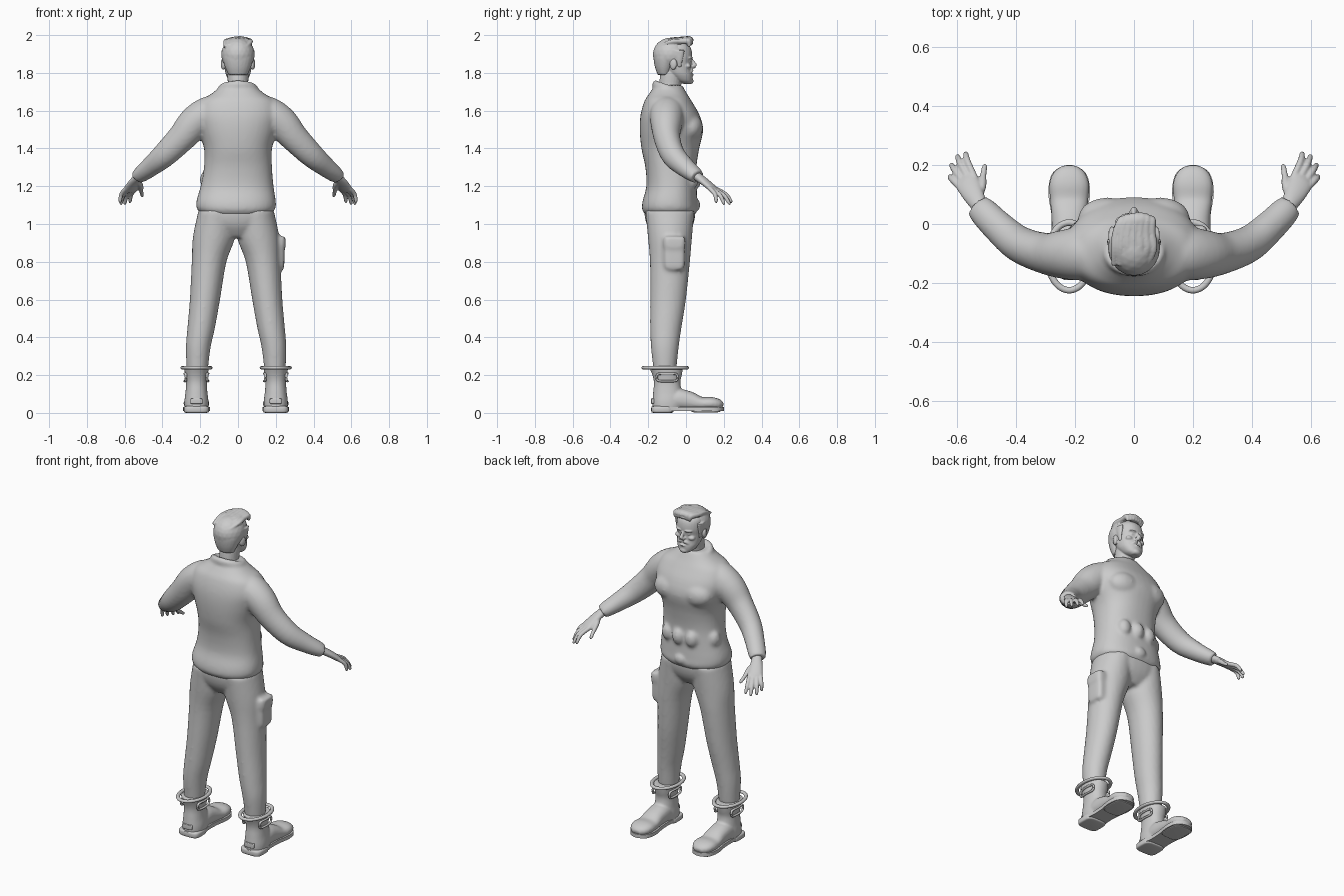
import bpy, bmesh, math
from mathutils import Vector, Matrix


def catmull(rows, steps, closed=False):
    """Smoothly interpolate rows of numbers."""
    n, out = len(rows), []
    get = (lambda i: rows[i % n]) if closed else (lambda i: rows[max(0, min(n - 1, i))])
    for i in range(n if closed else n - 1):
        for k in range(steps):
            t = k / steps
            out.append([0.5 * (2 * b + (c - a) * t + (2 * a - 5 * b + 4 * c - d) * t * t
                        + (3 * b - a - 3 * c + d) * t ** 3)
                        for a, b, c, d in zip(get(i - 1), get(i), get(i + 1), get(i + 2))])
    return out if closed else out + [list(rows[-1])]


def tube(bm, rows, n=24, level=False, power=2.0, steps=4, closed=False):
    """Sweep a superellipse through rows of (x, y, z, rx, ry)."""
    rows = catmull(rows, steps, closed)
    m, rings = len(rows), []
    for i, (x, y, z, rx, ry) in enumerate(rows):
        a = rows[(i - 1) % m] if closed else rows[max(0, i - 1)]
        b = rows[(i + 1) % m] if closed else rows[min(m - 1, i + 1)]
        if level:
            side, up = Vector((1, 0, 0)), Vector((0, 1, 0))
        else:
            t = (Vector(b[:3]) - Vector(a[:3])).normalized()
            side = t.cross(Vector((0, 0, 1)))
            side = side.normalized() if side.length > 0.05 else Vector((1, 0, 0))
            up = side.cross(t).normalized()
        ring = []
        for k in range(n):
            c, s = math.cos(2 * math.pi * k / n), math.sin(2 * math.pi * k / n)
            u = math.copysign(abs(c) ** (2 / power), c) * rx
            v = math.copysign(abs(s) ** (2 / power), s) * ry
            ring.append(bm.verts.new(Vector((x, y, z)) + side * u + up * v))
        rings.append(ring)
    for i in range(m if closed else m - 1):
        p, q = rings[i], rings[(i + 1) % m]
        for k in range(n):
            bm.faces.new((p[k], p[(k + 1) % n], q[(k + 1) % n], q[k]))
    if not closed:
        bm.faces.new(rings[0])
        bm.faces.new(rings[-1])


def blob(bm, loc, size, rot=0):
    mat = Matrix.Translation(loc) @ Matrix.Rotation(rot, 4, 'Z') @ Matrix.Diagonal((*size, 1))
    bmesh.ops.create_icosphere(bm, subdivisions=3, radius=1, matrix=mat)


def box(bm, loc, size):
    """Rounded box, size given as half extents."""
    x, y, z = loc
    a, b, c = size
    rows = [(x, y, z - c, a * .8, b * .8), (x, y, z - c * .7, a, b),
            (x, y, z + c * .7, a, b), (x, y, z + c, a * .8, b * .8)]
    tube(bm, rows, 24, True, 4)


def finish(name, bm, voxel=None, smooth=4):
    bmesh.ops.recalc_face_normals(bm, faces=bm.faces)
    me = bpy.data.meshes.new(name)
    bm.to_mesh(me)
    bm.free()
    me.shade_smooth()
    ob = bpy.data.objects.new(name, me)
    bpy.context.collection.objects.link(ob)
    if voxel:
        r = ob.modifiers.new("Blend", 'REMESH')
        r.mode, r.voxel_size, r.use_smooth_shade = 'VOXEL', voxel, True
        s = ob.modifiers.new("Soften", 'SMOOTH')
        s.factor, s.iterations = 0.5, smooth
    return ob


SIDES = ((1, "right"), (-1, "left"))

# Sweater: torso, sleeves, waist pouches and collar
bm = bmesh.new()
tube(bm, [(-.01, -.085, 1.045, .17, .125), (-.01, -.085, 1.075, .205, .147),
          (-.01, -.085, 1.12, .21, .145), (-.005, -.077, 1.2, .193, .133),
          (0, -.08, 1.3, .18, .135), (0, -.083, 1.4, .18, .153), (0, -.077, 1.5, .21, .168),
          (0, -.085, 1.58, .225, .155), (0, -.095, 1.65, .2, .125),
          (0, -.095, 1.69, .14, .1), (0, -.092, 1.735, .085, .072)], 40, True, 2.3)
for s, _ in SIDES:
    tube(bm, [(s * .1, -.1, 1.62, .07, .065), (s * .16, -.1, 1.59, .09, .085),
              (s * .23, -.103, 1.535, .085, .088), (s * .3, -.1, 1.455, .07, .076),
              (s * .39, -.068, 1.365, .062, .066), (s * .46, -.01, 1.305, .055, .053),
              (s * .51, .04, 1.265, .05, .043), (s * .528, .06, 1.25, .044, .036)])
    blob(bm, (s * .09, .02, 1.51), (.1, .07, .075))
for x, y, r in ((.1, .035, -.35), (.015, .052, 0), (-.07, .045, .2), (-.17, -.03, 1.1)):
    blob(bm, (x, y, 1.235), (.037, .03, .048), r)
blob(bm, (0, .055, 1.1), (.035, .022, .03))
tube(bm, [(.088 * math.cos(a), -.09 + .07 * math.sin(a), 1.712 - .025 * math.sin(a), .02, .024)
          for a in [i * math.pi / 6 for i in range(12)]], 12, closed=True)
finish("sweater", bm, .01, 5)

# Trousers: hips, legs and thigh pouch
bm = bmesh.new()
tube(bm, [(-.01, -.085, .93, .08, .08), (-.01, -.085, .99, .18, .12),
          (-.01, -.085, 1.06, .195, .135), (-.01, -.085, 1.12, .18, .12)], 32, True, 2.3)
for s, _ in SIDES:
    tube(bm, [(s * x - .01, y, z, rx, ry) for x, y, z, rx, ry in
              ((.1, -.085, 1.07, .1, .13), (.117, -.085, .93, .112, .117),
               (.143, -.085, .8, .092, .106), (.165, -.095, .6, .08, .095),
               (.185, -.107, .45, .073, .083), (.2, -.112, .35, .066, .074),
               (.205, -.112, .25, .058, .063), (.205, -.112, .18, .052, .055))], 28, True)
box(bm, (.212, -.062, .845), (.033, .055, .088))
box(bm, (.218, -.062, .9), (.033, .058, .035))
finish("trousers", bm, .01, 6)

# Hands with four fingers and a thumb
tips = ((.574, .245, 1.115), (.602, .235, 1.105), (.622, .205, 1.105), (.627, .163, 1.115))
for s, side in SIDES:
    bm = bmesh.new()
    tube(bm, [(s * .495, .02, 1.275, .024, .022), (s * .52, .055, 1.255, .027, .023),
              (s * .546, .1, 1.222, .036, .02), (s * .568, .142, 1.187, .041, .017),
              (s * .58, .16, 1.17, .034, .01)], 20)
    for tip, k in zip(tips, (-.03, -.01, .01, .03)):
        base = Vector((.566 + .89 * k, .14 - .45 * k, 1.188))
        mid = base.lerp(Vector(tip), .55) + Vector((.006, .006, .01))
        end = base.lerp(Vector(tip), .93)
        tube(bm, [(s * p[0], p[1], p[2], r, r) for p, r in
                  ((base, .012), (mid, .0115), (end, .009), (Vector(tip), .004))], 12)
    tube(bm, [(s * .538, .08, 1.23, .016, .016), (s * .517, .125, 1.205, .015, .015),
              (s * .512, .165, 1.172, .011, .011), (s * .507, .195, 1.15, .009, .009),
              (s * .506, .202, 1.144, .004, .004)], 12)
    finish("hand_" + side, bm, .0045, 3)

# Boots: upper, sole, heel, top roll and strap plates
for s, side in SIDES:
    cx = s * .21 - .01
    bm = bmesh.new()
    tube(bm, [(cx, -.1, .02, .062, .078), (cx, -.098, .06, .064, .08),
              (cx, -.098, .11, .058, .076), (cx, -.1, .16, .055, .07),
              (cx, -.1, .2, .06, .078), (cx, -.105, .24, .066, .09)], 28, True, 2.2)
    tube(bm, [(cx, -.14, .05, .055, .035), (cx, -.05, .07, .06, .055),
              (cx, .02, .063, .06, .05), (cx, .08, .05, .065, .035), (cx, .135, .05, .068, .034),
              (cx, .175, .043, .053, .028), (cx, .196, .036, .025, .014)], 24, power=2.3)
    finish("boot_" + side, bm, .007, 4)

    bm = bmesh.new()
    outline = catmull([(0, -.183), (.05, -.165), (.064, -.11), (.057, -.04), (.06, .03),
                       (.071, .11), (.055, .175), (0, .201), (-.055, .175), (-.071, .11),
                       (-.06, .03), (-.057, -.04), (-.064, -.11), (-.05, -.165)], 4, True)
    f = bm.faces.new([bm.verts.new((cx + x, y, .01)) for x, y in outline])
    up = bmesh.ops.extrude_face_region(bm, geom=[f])['geom']
    bmesh.ops.translate(bm, vec=(0, 0, .022),
                        verts=[v for v in up if isinstance(v, bmesh.types.BMVert)])
    box(bm, (cx, -.125, .018), (.066, .058, .018))
    box(bm, (cx, .105, .012), (.06, .075, .009))
    ob = finish("sole_" + side, bm)
    bpy.context.view_layer.objects.active = ob
    ob.select_set(True)
    bpy.ops.object.shade_smooth_by_angle(angle=math.radians(35))
    ob.select_set(False)

    bm = bmesh.new()
    tube(bm, [(cx + .074 * math.cos(a), -.11 + .115 * math.sin(a), .239, .011, .009)
              for a in [i * math.pi / 6 for i in range(12)]], 10, closed=True)
    finish("boot_roll_" + side, bm)

    bm = bmesh.new()
    for d in (-1, 1):
        # oval strap frame on each side of the shaft
        tube(bm, [(cx + d * (.062 - .2 * abs(u * .055) ** 1.2), -.1 + .055 * u, .188 + .02 * v, .007, .006)
                  for u, v in ((-1, 0), (-.85, .9), (0, 1), (.85, .9), (1, 0), (.85, -.9),
                               (0, -1), (-.85, -.9))], 8, closed=True)
    box(bm, (cx, -.175, .062), (.032, .01, .014))
    finish("boot_straps_" + side, bm)

# Head: neck, skull, jaw and facial features
bm = bmesh.new()
tube(bm, [(0, -.09, 1.66, .06, .06), (0, -.085, 1.73, .054, .058), (0, -.075, 1.8, .056, .06),
          (0, -.07, 1.85, .05, .05)], 24, True)
tube(bm, [(0, .008, 1.742, .022, .02), (0, -.008, 1.757, .045, .042), (0, -.025, 1.785, .062, .06),
          (0, -.038, 1.81, .069, .068), (0, -.05, 1.85, .074, .078), (0, -.056, 1.89, .078, .089),
          (0, -.062, 1.935, .073, .086), (0, -.065, 1.965, .05, .06)], 32, True, 2.2)
tube(bm, [(0, .022, 1.873, .008, .01), (0, .035, 1.855, .009, .012),
          (0, .047, 1.838, .013, .012), (0, .036, 1.828, .014, .006)], 12)
blob(bm, (0, .022, 1.757), (.026, .018, .017))
blob(bm, (0, .03, 1.79), (.02, .012, .006))
for s, _ in SIDES:
    tube(bm, [(s * .006, .034, 1.816, .006, .007), (s * .02, .031, 1.811, .007, .008),
              (s * .036, .019, 1.799, .005, .005)], 10)
    blob(bm, (s * .032, .022, 1.879), (.024, .013, .006), -s * .4)
    blob(bm, (s * .031, .017, 1.861), (.012, .01, .008))
    blob(bm, (s * .042, .008, 1.836), (.022, .018, .014))
    blob(bm, (s * .012, .036, 1.835), (.007, .009, .006))
    blob(bm, (s * .079, -.068, 1.847), (.011, .02, .031), -s * .35)
finish("head", bm, .004, 2)

# Hair: back cap, sideburns, swept strands and quiff
bm = bmesh.new()
blob(bm, (0, -.08, 1.897), (.089, .096, .09))
tube(bm, [(0, -.115, 1.79, .05, .035), (0, -.112, 1.83, .068, .052),
          (0, -.102, 1.88, .082, .07), (0, -.095, 1.92, .08, .07)], 24, True)
for s, _ in SIDES:
    tube(bm, [(s * .069, -.035, 1.83, .006, .01), (s * .075, -.035, 1.87, .009, .018),
              (s * .076, -.04, 1.92, .012, .035)], 12, True)
for i in range(7):
    x = -.06 + .02 * i
    h = .012 * (1 - (x / .065) ** 2)
    tube(bm, [(x * .75 + .012, .012 + h, 1.938 + h, .008, .01),
              (x * .85 + .01, .012 + h, 1.965 + h, .014, .016),
              (x, -.03, 1.966 + h, .014, .014), (x * 1.1, -.085, 1.962 + h, .013, .011),
              (x * .95 - .012, -.14, 1.938 + h, .008, .008)], 12)
blob(bm, (.01, .012, 1.972), (.045, .026, .023), .2)
finish("hair", bm, .005, 2)
